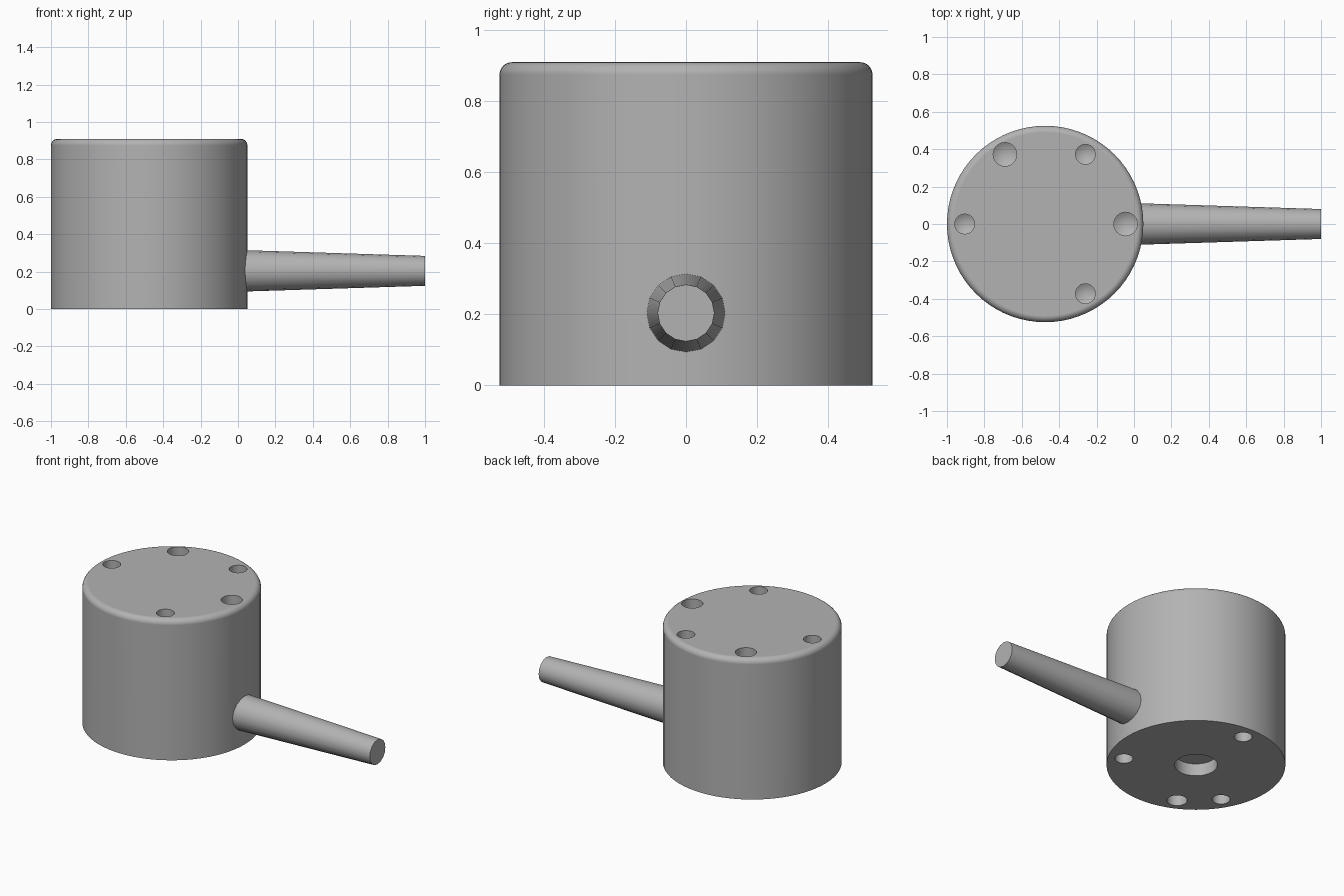
import bpy, bmesh
from math import pi, sin, cos, radians
from mathutils import Matrix, Vector

if "Cube" in bpy.data.objects:
    bpy.data.objects.remove(bpy.data.objects["Cube"])

CX, RADIUS, HEIGHT, FILLET = -0.475, 0.525, 0.91, 0.035

grey = bpy.data.materials.new("plain grey")
grey.use_nodes = True
grey.diffuse_color = (0.45, 0.45, 0.45, 1)
grey.node_tree.nodes["Principled BSDF"].inputs["Base Color"].default_value = (0.45, 0.45, 0.45, 1)


def lathe(name, profile, steps, matrix):
    """Spin (radius, height) points round z; the caps close at the ends."""
    bm = bmesh.new()
    rings = []
    for r, z in profile:
        if r == 0:
            rings.append([bm.verts.new((0, 0, z))])
        else:
            rings.append([bm.verts.new((r * cos(2 * pi * i / steps), r * sin(2 * pi * i / steps), z))
                          for i in range(steps)])
    for a, b in zip(rings, rings[1:]):
        for i in range(steps):
            j = (i + 1) % steps
            if len(b) == 1:
                bm.faces.new((a[i], a[j], b[0]))
            else:
                bm.faces.new((a[i], a[j], b[j], b[i]))
    for ring in (rings[0], rings[-1]):
        if len(ring) > 1:
            bm.faces.new(ring)
    bmesh.ops.recalc_face_normals(bm, faces=bm.faces)
    mesh = bpy.data.meshes.new(name)
    bm.to_mesh(mesh)
    bm.free()
    mesh.transform(matrix)
    mesh.materials.append(grey)
    obj = bpy.data.objects.new(name, mesh)
    bpy.context.collection.objects.link(obj)
    return obj


def activate(obj):
    bpy.ops.object.select_all(action='DESELECT')
    obj.select_set(True)
    bpy.context.view_layer.objects.active = obj


def drill(body, radius, depth, angle, offset, top, tip):
    """Cut one blind hole, with a conical end if tip is above zero."""
    profile = [(radius, -0.1), (radius, depth)]
    if tip:
        profile.append((0, depth + tip))
    place = Vector((CX + offset * cos(radians(angle)), offset * sin(radians(angle)), HEIGHT if top else 0))
    matrix = Matrix.Translation(place)
    if top:
        matrix = matrix @ Matrix.Rotation(pi, 4, 'X')
    cutter = lathe("hole_cutter", profile, 24, matrix)
    cutter.hide_render = True
    mod = body.modifiers.new("hole", 'BOOLEAN')
    mod.operation = 'DIFFERENCE'
    mod.solver = 'EXACT'
    mod.object = cutter
    activate(body)
    bpy.ops.object.modifier_apply(modifier=mod.name)
    bpy.data.objects.remove(cutter)


# Cylindrical body with a rounded top rim
rim = [(RADIUS - FILLET + FILLET * cos(pi / 2 * k / 6), HEIGHT - FILLET + FILLET * sin(pi / 2 * k / 6))
       for k in range(7)]
body = lathe("body", [(RADIUS, 0)] + rim, 72, Matrix.Translation((CX, 0, 0)))

# Drilled holes in the top: wide and narrow ones on one circle
for angle, radius in ((0, 0.063), (60, 0.053), (120, 0.063), (180, 0.053), (300, 0.053)):
    drill(body, radius, 0.25, angle, 0.43, True, radius * 0.6)

# Drilled holes underneath and the shallow central socket
for angle, radius in ((90, 0.053), (210, 0.053), (245, 0.06), (330, 0.053)):
    drill(body, radius, 0.25, angle, 0.43, False, radius * 0.6)
drill(body, 0.126, 0.08, 0, 0, False, 0)

# Tapered side handle
handle = lathe("handle", [(0.111, 0.02), (0.08, 1.0)], 16,
               Matrix.Translation((0, 0, 0.204)) @ Matrix.Rotation(pi / 2, 4, 'Y'))

for obj in (body, handle):
    activate(obj)
    bpy.ops.object.shade_smooth_by_angle(angle=radians(35))
    weighted = obj.modifiers.new("weighted normals", 'WEIGHTED_NORMAL')
    weighted.keep_sharp = True
